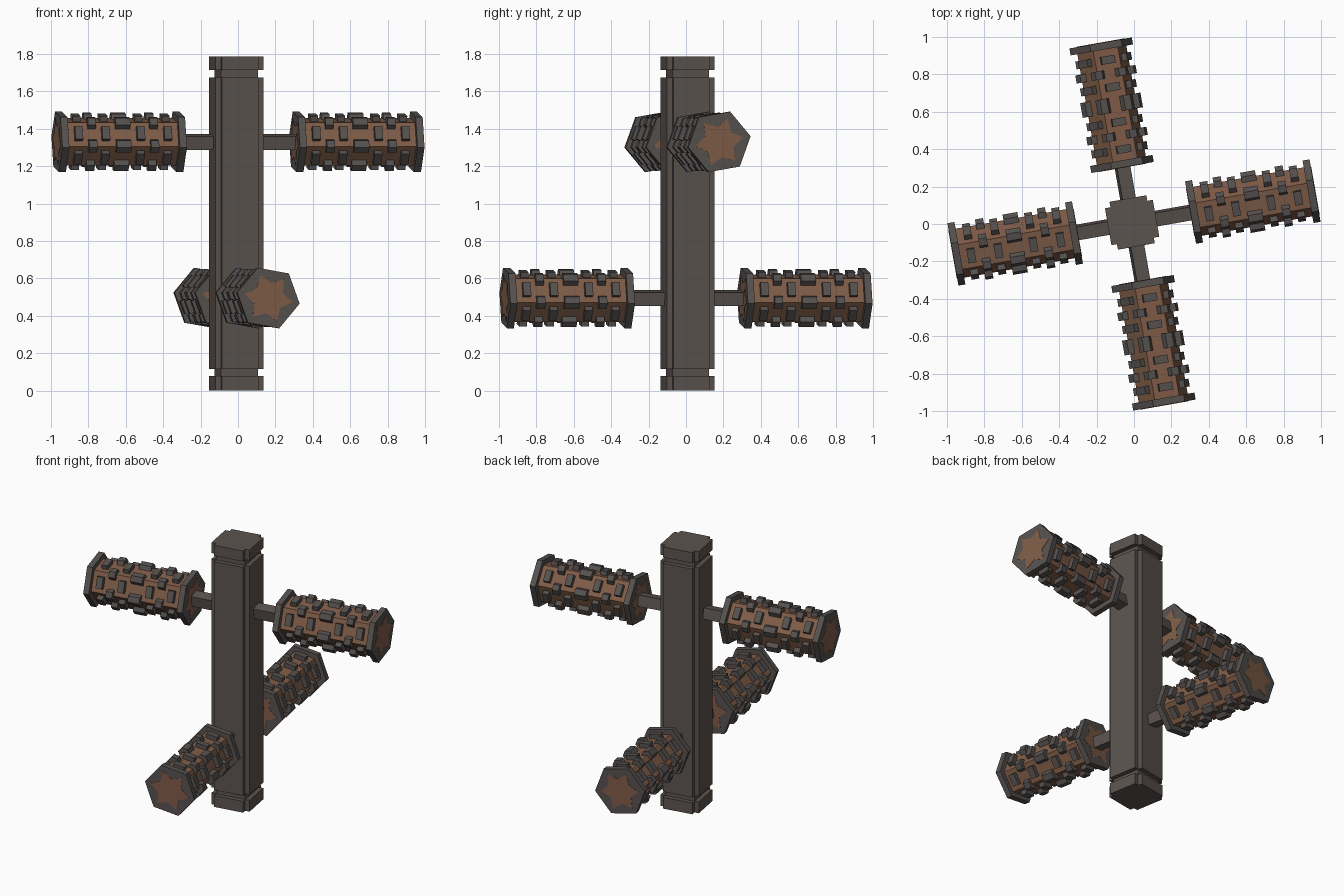
import bpy, bmesh, math
from mathutils import Matrix, Vector

if "Cube" in bpy.data.objects:
    bpy.data.objects.remove(bpy.data.objects["Cube"])

TURN = math.radians(10)     # whole model is turned about z
TWIST = math.radians(10)    # arms are twisted about their own axis


def material(name, rgb):
    m = bpy.data.materials.new(name)
    m.diffuse_color = (*rgb, 1)
    m.use_nodes = True
    m.node_tree.nodes["Principled BSDF"].inputs["Base Color"].default_value = m.diffuse_color
    return m


STONE = material("warm grey post", (0.105, 0.087, 0.079))
IRON = material("dark grey studs", (0.092, 0.083, 0.079))
WOOD = material("brown wood", (0.215, 0.108, 0.064))


def prism(bm, pts, x0, x1):
    """Extrude a closed (y, z) outline along x."""
    a = [bm.verts.new((x0, y, z)) for y, z in pts]
    b = [bm.verts.new((x1, y, z)) for y, z in pts]
    bm.faces.new(a)
    bm.faces.new(b[::-1])
    n = len(pts)
    for i in range(n):
        j = (i + 1) % n
        bm.faces.new((a[i], b[i], b[j], a[j]))


def finish(name, bm, mat, matrix):
    bmesh.ops.recalc_face_normals(bm, faces=bm.faces)
    me = bpy.data.meshes.new(name)
    bm.to_mesh(me)
    bm.free()
    me.materials.append(mat)
    ob = bpy.data.objects.new(name, me)
    ob.matrix_world = matrix
    bpy.context.collection.objects.link(ob)


def polar(r, ang):
    return Vector((r * math.cos(ang), r * math.sin(ang)))


def hexagon(r):
    return [polar(r, TWIST + k * math.pi / 3) for k in range(6)]


def rect(center, direction, depth, width):
    """Rectangle outline with its depth along direction."""
    side = Vector((-direction.y, direction.x))
    d, s = direction * depth / 2, side * width / 2
    return [center - d - s, center + d - s, center + d + s, center - d + s]


# Post: square core, with cross-shaped base, shaft and cap
A, B = 0.13, 0.10
CROSS = [(A, -B), (A, B), (B, B), (B, A), (-B, A), (-B, B),
         (-A, B), (-A, -B), (-B, -B), (-B, -A), (B, -A), (B, -B)]
SQUARE = [(B, -B), (B, B), (-B, B), (-B, -B)]
# outlines are extruded along local x, so turn local x up to z
UP = (Matrix.Translation((-0.01, 0.008, 0)) @ Matrix.Rotation(TURN, 4, 'Z')
      @ Matrix(((0, 1, 0, 0), (0, 0, 1, 0), (1, 0, 0, 0), (0, 0, 0, 1))))
for name, outline, z0, z1 in (("post_base", CROSS, 0, 0.077),
                              ("post_lower_neck", SQUARE, 0.077, 0.115),
                              ("post_shaft", CROSS, 0.115, 1.674),
                              ("post_upper_neck", SQUARE, 1.674, 1.714),
                              ("post_cap", CROSS, 1.714, 1.786)):
    bm = bmesh.new()
    prism(bm, outline, z0, z1)
    finish(name, bm, STONE, UP)

# Roller sizes
MID, HALF, FLANGE = 0.645, 0.338, 0.038
R_WOOD, R_RIM = 0.135, 0.172
AP_WOOD = R_WOOD * math.cos(math.pi / 6)
AP_STUD = 0.147


def axle(level, matrix):
    # square axle bar through the post
    bm = bmesh.new()
    prism(bm, rect(Vector((0, 0)), polar(1, TWIST), 0.073, 0.073), -0.4, 0.4)
    finish(level + "_axle", bm, STONE, matrix)

    for side, sign in (("left", -1), ("right", 1)):
        at = matrix @ Matrix.Translation((sign * MID, 0, 0))
        name = level + "_" + side

        # wooden six-sided roller
        bm = bmesh.new()
        prism(bm, hexagon(R_WOOD), -HALF + 0.01, HALF - 0.01)
        finish(name + "_roller", bm, WOOD, at)

        # rims at both ends
        bm = bmesh.new()
        for e in (-1, 1):
            prism(bm, hexagon(R_RIM), e * HALF, e * (HALF - FLANGE))
        finish(name + "_rims", bm, IRON, at)

        # star-shaped wooden end grain
        bm = bmesh.new()
        star = [polar(0.132 if k % 2 == 0 else 0.082, TWIST + k * math.pi / 6)
                for k in range(12)]
        for e in (-1, 1):
            prism(bm, star, e * (HALF - 0.002), e * (HALF + 0.002))
        finish(name + "_end_stars", bm, WOOD, at)

        # studs: four on every flat, three wrapped over every ridge
        bm = bmesh.new()
        for k in range(6):
            ridge = TWIST + k * math.pi / 3
            out = polar(1, ridge + math.pi / 6)
            inner = AP_WOOD - 0.01
            flat = rect(out * (inner + AP_STUD) / 2, out, AP_STUD - inner, 0.075)
            for x in (-0.242, -0.095, 0.095, 0.242):
                prism(bm, flat, x - 0.021, x + 0.021)
            tip, root = polar(0.166, ridge), polar(R_WOOD - 0.012, ridge)
            a = polar(0.038, ridge + math.radians(120))
            b = polar(0.038, ridge - math.radians(120))
            wrap = [tip, tip + a, root + a, root, root + b, tip + b]
            for x, w in ((-0.168, 0.022), (0, 0.04), (0.168, 0.022)):
                prism(bm, wrap, x - w, x + w)
        finish(name + "_studs", bm, IRON, at)


# Upper and lower crossed axles
axle("upper", Matrix.Translation((0, 0.008, 1.33)) @ Matrix.Rotation(TURN, 4, 'Z'))
axle("lower", Matrix.Translation((-0.008, 0, 0.495))
     @ Matrix.Rotation(TURN + math.pi / 2, 4, 'Z'))
